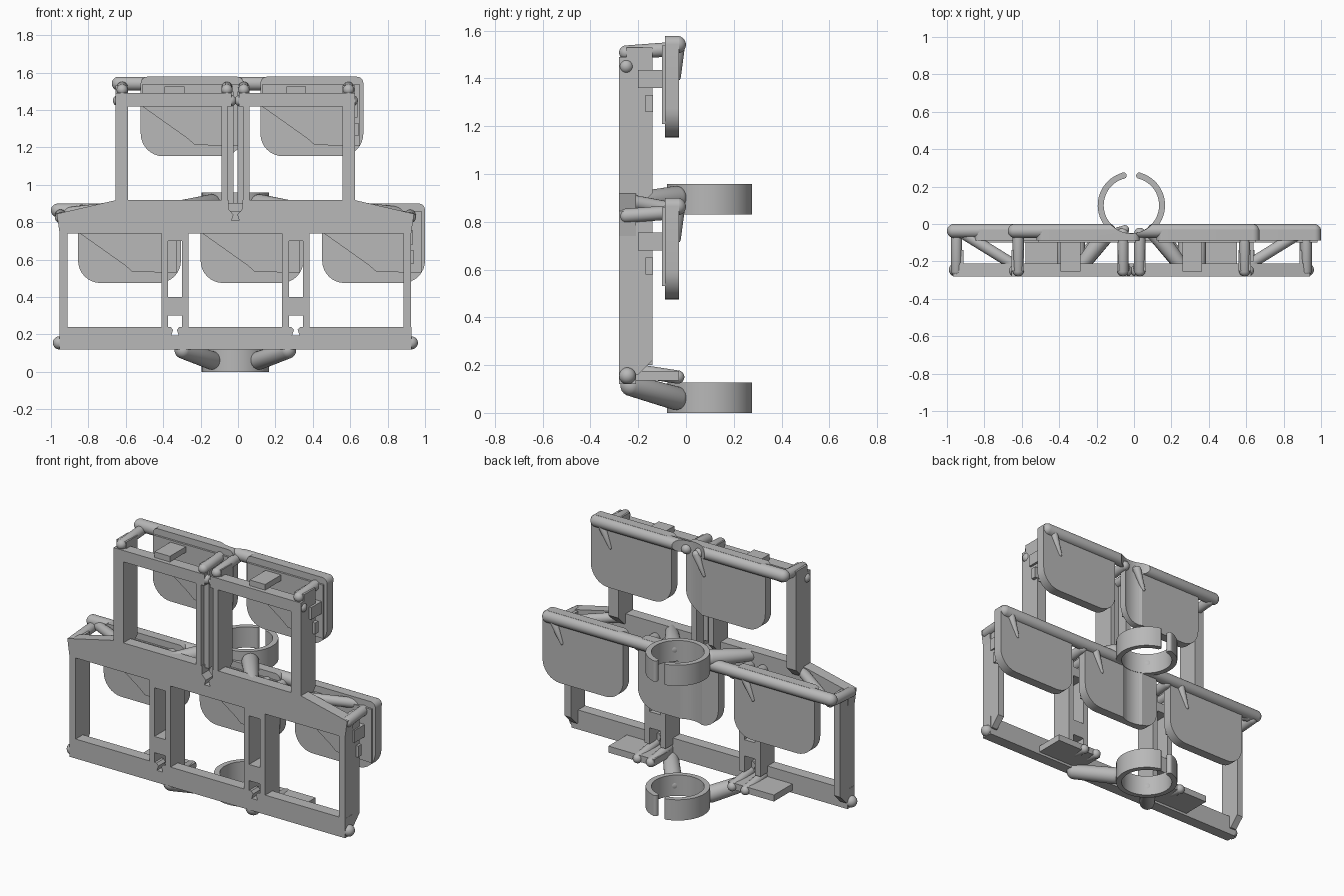
import bpy, bmesh, math
from mathutils import Vector

cube = bpy.data.objects.get("Cube")
if cube:
    bpy.data.objects.remove(cube, do_unlink=True)

GREY = (0.48, 0.48, 0.48, 1)
mat = bpy.data.materials.new("plain grey")
mat.use_nodes = True
mat.diffuse_color = GREY
mat.node_tree.nodes["Principled BSDF"].inputs["Base Color"].default_value = GREY

MID = -0.014                      # symmetry line of the frame
FRONT, BAR_BACK, POST_BACK = -0.28, -0.21, -0.14


def finish(bm, name, smooth=False):
    bmesh.ops.recalc_face_normals(bm, faces=bm.faces)
    me = bpy.data.meshes.new(name)
    bm.to_mesh(me)
    bm.free()
    me.materials.append(mat)
    ob = bpy.data.objects.new(name, me)
    bpy.context.collection.objects.link(ob)
    if smooth:
        bpy.ops.object.select_all(action='DESELECT')
        ob.select_set(True)
        bpy.context.view_layer.objects.active = ob
        bpy.ops.object.shade_smooth_by_angle(angle=math.radians(35))
    return ob


def prism(name, pts, lo, hi, axis='y', smooth=False):
    """Extrude an outline along x (outline in yz), y (in xz) or z (in xy)."""
    k = 'xyz'.index(axis)
    bm = bmesh.new()
    face = bm.faces.new([bm.verts.new((*p[:k], lo, *p[k:])) for p in pts])
    ext = bmesh.ops.extrude_face_region(bm, geom=[face])
    move = Vector((0, 0, 0))
    move[k] = hi - lo
    bmesh.ops.translate(bm, vec=move, verts=[v for v in ext["geom"] if isinstance(v, bmesh.types.BMVert)])
    return finish(bm, name, smooth)


def box(name, x0, x1, y0, y1, z0, z1):
    return prism(name, [(x0, z0), (x1, z0), (x1, z1), (x0, z1)], y0, y1)


def tube(name, a, b, r, r2=None):
    """Round-ended rod made from a stretched ball, tapered when r2 is given."""
    a, b = Vector(a), Vector(b)
    d = b - a
    bm = bmesh.new()
    bmesh.ops.create_uvsphere(bm, u_segments=28, v_segments=13, radius=r)
    for v in bm.verts:
        if v.co.z > 0:
            v.co = v.co * ((r2 or r) / r) + Vector((0, 0, d.length))
    bmesh.ops.transform(bm, matrix=d.to_track_quat('Z', 'Y').to_matrix().to_4x4(), verts=bm.verts)
    bmesh.ops.translate(bm, vec=a, verts=bm.verts)
    return finish(bm, name, True)


def cut(cutter, *targets):
    for ob in targets:
        mod = ob.modifiers.new("cut", 'BOOLEAN')
        mod.operation, mod.solver, mod.object = 'DIFFERENCE', 'EXACT', cutter
        bpy.context.view_layer.objects.active = ob
        bpy.ops.object.modifier_apply(modifier=mod.name)
    bpy.data.objects.remove(cutter, do_unlink=True)


def notch(cx, z):
    """Keyhole outline with a narrow foot."""
    half = [(0.037, 0.12), (0.037, 0.06), (0.01, 0.03), (0.02, 0)]
    pts = [(cx + x, z + h) for x, h in half] + [(cx - x, z + h) for x, h in reversed(half)]
    return prism("notch_cutter", pts, -0.4, 0)


def post(name, a, b, z0, z1):
    """Deep post with a sloped foot, between two distances from the middle."""
    side = [(FRONT, z0), (-0.2, z0), (POST_BACK, z0 + 0.06), (POST_BACK, z1), (-0.25, z1), (-0.25, z1 - 0.04),
            (FRONT, z1 - 0.04)]
    prism(name, side, MID + a, MID + b, 'x')


# Lower frame
bottom = box("bottom_bar", -0.955, 0.927, FRONT, BAR_BACK, 0.12, 0.24)
tube("bottom_rod", (-0.955, -0.245, 0.155), (0.927, -0.245, 0.155), 0.035)
half = [(0.94, 0.74), (0.955, 0.845), (0.63, 0.92)]
middle = prism("middle_bar", [(MID + x, z) for x, z in half] + [(MID - x, z) for x, z in reversed(half)],
               FRONT, BAR_BACK)
DIVIDERS = (MID - 0.323, MID + 0.323)
for c in DIVIDERS:
    cut(notch(c, 0.195), bottom)
    box("divider_web", c - 0.04, c + 0.04, FRONT, POST_BACK, 0.30, 0.40)
    box("divider_top_web", c - 0.04, c + 0.04, FRONT, POST_BACK, 0.70, 0.76)
    for s in (-1, 1):
        x = c + s * 0.055
        box("divider_post", x - 0.0175, x + 0.0175, FRONT, POST_BACK, 0.2, 0.84)
        # Short arms over the shelf plates
        tube("shelf_arm", (c + s * 0.045, -0.23, 0.18), (c + s * 0.045, -0.035, 0.15), 0.028)
cut(notch(MID, 0.81), middle)


def rod_arm(x, z):
    """Arm joining a frame corner to a long rod."""
    tube("rod_arm", (x, -0.25, z), (x, -0.05, z + 0.015), 0.03)


for s in (-1, 1):
    post("lower_side_post", s * 0.898, s * 0.94, 0.16, 0.85)
    post("upper_side_post", s * 0.573, s * 0.64, 0.86, 1.53)
    post("upper_inner_post", s * 0.042, s * 0.075, 0.86, 1.53)
    a, b = sorted((MID + s * 0.01, MID + s * 0.05))
    box("inner_post_lip", a, b, FRONT + 0.03, BAR_BACK, 0.90, 1.5)
    a, b = sorted((MID + s * 0.02, MID + s * 0.635))
    box("upper_top_bar", a, b, FRONT, BAR_BACK, 1.42, 1.49)
    for x in (0.045, 0.605):
        tube("corner_knob", (MID + s * x - 0.02, -0.25, 1.45), (MID + s * x + 0.02, -0.25, 1.45), 0.03)
        rod_arm(MID + s * x, 1.508)
    rod_arm(MID + s * 0.935, 0.825)
    for d in (-0.045, 0.045):
        rod_arm(MID + s * 0.323 + d, 0.825)
    # Braces and ring arms
    tube("outer_brace", (MID + s * 0.9, -0.05, 0.85), (MID + s * 0.6, -0.235, 0.885), 0.03)
    tube("lower_ring_arm", (MID + s * 0.28, -0.23, 0.115), (MID + s * 0.13, -0.045, 0.062), 0.045, 0.05)
    tube("upper_ring_arm", (MID + s * 0.28, -0.24, 0.885), (MID + s * 0.13, -0.045, 0.9), 0.035, 0.05)
    # Shelf plates and top tabs
    a, b = sorted((MID + s * 0.25, MID + s * 0.565))
    box("shelf_plate", a, b, -0.25, -0.03, 0.135, 0.175)
    t = MID + s * 0.325
    box("top_tab", t - 0.053, t + 0.053, -0.255, -0.07, 1.49, 1.525)


# Hanging panels with rounded lower corners
def panel(x0, top):
    w, h, r, k = 0.55, 0.425, 0.12, 0.035
    pts = []
    corners = ((w - k, -k, k, 0), (k, -k, k, 90), (r, r - h, r, 180), (w - r, r - h, r, 270))
    for cx, cz, rad, start in corners:
        for i in range(9):
            t = math.radians(start + i * 90 / 8)
            pts.append((x0 + cx + rad * math.cos(t), top + cz + rad * math.sin(t)))
    ob = prism("hanging_panel", pts, -0.088, -0.03, smooth=True)
    face = [(0.01, -0.16), (0.25, -0.33), (0.29, -0.365), (0.53, -0.37), (0.53, -0.04), (0.01, -0.04)]
    prism("panel_raised_face", [(x0 + x, top + z) for x, z in face], -0.1, -0.08)
    tube("panel_fin", (x0 + 0.47, -0.03, top - 0.06), (x0 + 0.42, -0.034, top - 0.175), 0.024, 0.012)
    return ob


parts = [panel(x, 0.9) for x in (-0.855, -0.20, 0.45)] + [panel(x, 1.578) for x in (-0.52, 0.12)]
lower_rod = tube("lower_long_rod", (-0.963, -0.037, 0.863), (0.963, -0.037, 0.863), 0.037)
upper_rod = tube("upper_long_rod", (-0.638, -0.037, 1.541), (0.633, -0.037, 1.541), 0.037)
clearance = [(MID + 0.15 * math.cos(i * math.tau / 64), 0.1 + 0.15 * math.sin(i * math.tau / 64)) for i in range(64)]
cut(prism("pole_cutter", clearance, -0.1, 1.8, 'z'), parts[1], parts[3], lower_rod, upper_rod)

# Side clips on one end of each row
for x, z in ((0.59, 1.36), (0.885, 0.68)):
    box("side_clip", x, x + 0.05, -0.2, -0.075, z, z + 0.075)
    box("side_catch", x + 0.02, x + 0.055, -0.17, -0.138, z - 0.1, z - 0.03)

# Split clamp rings
for z in (0, 0.83):
    gap, n = 0.26, 56
    angles = [math.pi / 2 + gap + i * (math.tau - 2 * gap) / n for i in range(n + 1)]
    arc = lambda r, seq: [(MID + r * math.cos(t), 0.1 + r * math.sin(t)) for t in seq]
    prism("clamp_ring", arc(0.18, angles) + arc(0.148, angles[::-1]), z, z + 0.128, 'z', True)
    for x, y in arc(0.164, (angles[0], angles[-1])):
        tip = [(x + 0.017 * math.cos(i * math.tau / 16), y + 0.017 * math.sin(i * math.tau / 16)) for i in range(16)]
        prism("clamp_tip", tip, z, z + 0.128, 'z', True)
